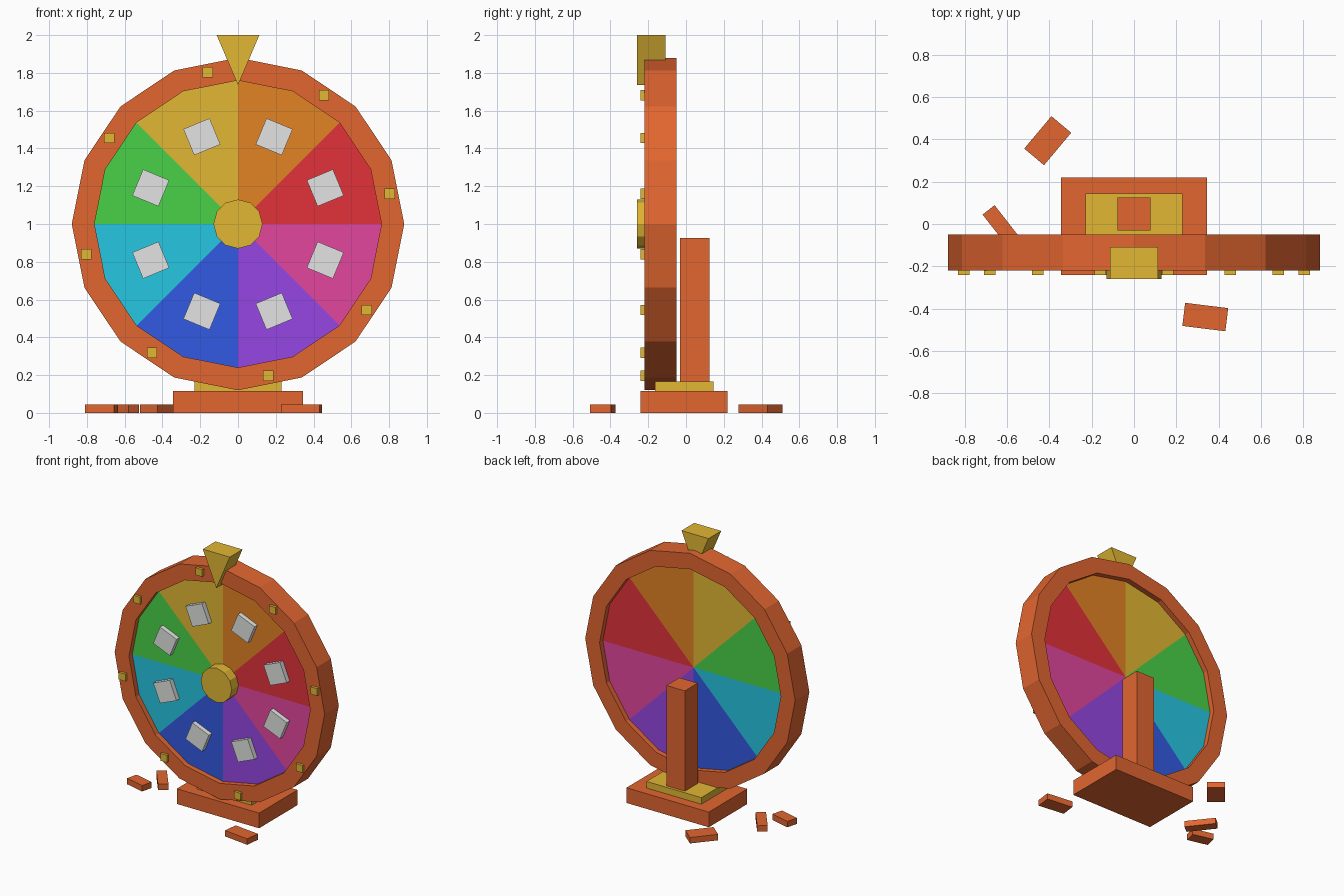
import bpy, bmesh
from math import cos, sin, radians, tau
from mathutils import Matrix, Vector

cube = bpy.data.objects.get("Cube")
if cube:
    bpy.data.objects.remove(cube, do_unlink=True)


def linear(c):
    c /= 255
    return c / 12.92 if c <= 0.04045 else ((c + 0.055) / 1.055) ** 2.4


def material(name, *rgb):
    m = bpy.data.materials.new(name)
    color = [linear(c) for c in rgb] + [1]
    m.use_nodes = True
    m.diffuse_color = color
    m.node_tree.nodes["Principled BSDF"].inputs["Base Color"].default_value = color
    return m


FRAME = material("burnt orange", 226, 102, 48)
GOLD = material("gold", 226, 183, 52)
CARD = material("light grey", 226, 228, 226)
WEDGES = [material("red", 226, 50, 58), material("amber", 226, 130, 36), GOLD,
          material("green", 72, 209, 72), material("cyan", 38, 198, 226),
          material("blue", 50, 90, 226), material("purple", 149, 70, 226),
          material("pink", 226, 70, 158)]

HUB_Z = 1.0


def finish(name, bm, mat):
    bmesh.ops.recalc_face_normals(bm, faces=bm.faces)
    me = bpy.data.meshes.new(name)
    bm.to_mesh(me)
    bm.free()
    me.materials.append(mat)
    ob = bpy.data.objects.new(name, me)
    bpy.context.collection.objects.link(ob)
    return ob


def box(name, center, size, mat, axis='Z', angle=0):
    bm = bmesh.new()
    mtx = (Matrix.Translation(center) @ Matrix.Rotation(angle, 4, axis)
           @ Matrix.Diagonal((*size, 1)))
    bmesh.ops.create_cube(bm, size=1, matrix=mtx)
    return finish(name, bm, mat)


def prism(name, outline, y0, y1, mat):
    """Extrude an (x, z) outline from y0 to y1."""
    bm = bmesh.new()
    face = bm.faces.new([bm.verts.new((x, y0, z)) for x, z in outline])
    ext = bmesh.ops.extrude_face_region(bm, geom=[face])
    verts = [v for v in ext["geom"] if isinstance(v, bmesh.types.BMVert)]
    bmesh.ops.translate(bm, verts=verts, vec=(0, y1 - y0, 0))
    return finish(name, bm, mat)


def polar(radius, angle):
    return radius * cos(angle), HUB_Z + radius * sin(angle)


# Stand: base slab, gold plate, post
box("base", (0, -0.01, 0.0575), (0.69, 0.46, 0.115), FRAME)
box("base_plate", (0, -0.01, 0.14), (0.46, 0.31, 0.05), GOLD)
box("post", (0, 0.047, 0.545), (0.155, 0.155, 0.76), FRAME)

# Wheel rim: rectangular section swept round sixteen corners
bm = bmesh.new()
SIDES = 16
section = [(0.88, -0.22), (0.88, -0.05), (0.76, -0.05), (0.76, -0.22)]
loops = []
for i in range(SIDES):
    ring = []
    for r, y in section:
        x, z = polar(r, tau * i / SIDES)
        ring.append(bm.verts.new((x, y, z)))
    loops.append(ring)
for i in range(SIDES):
    a, b = loops[i], loops[(i + 1) % SIDES]
    for j in range(4):
        k = (j + 1) % 4
        bm.faces.new((a[j], a[k], b[k], b[j]))
finish("wheel_rim", bm, FRAME)

# Coloured wedges, each with a prize card and a rim stud
for i, mat in enumerate(WEDGES):
    start = tau * i / 8
    outline = [(0, HUB_Z)] + [polar(0.762, start + tau * s / SIDES) for s in range(3)]
    prism(f"wedge_{i + 1}", outline, -0.18, -0.09, mat)

    mid = start + tau / 16
    x, z = polar(0.5, mid)
    box(f"card_{i + 1}", (x, -0.193, z), (0.15, 0.046, 0.15), CARD, 'Y', -mid)

    x, z = polar(0.82, start + tau / 32)
    box(f"rim_stud_{i + 1}", (x, -0.225, z), (0.055, 0.03, 0.055), GOLD)

# Hub and pointer
prism("hub", [polar(0.13, tau * i / 12) for i in range(12)], -0.26, -0.091, GOLD)
prism("pointer", [(-0.113, 2.0), (0, 1.735), (0.113, 2.0)], -0.26, -0.108, GOLD)

# Loose bricks lying round the stand
bricks = [(-0.408, 0.394, 0.2, 0.122, 50), (-0.62, -0.02, 0.22, 0.072, -52),
          (-0.722, -0.15, 0.158, 0.087, -14), (0.337, -0.44, 0.205, 0.11, -7)]
for i, (x, y, length, width, turn) in enumerate(bricks):
    box(f"loose_brick_{i + 1}", (x, y, 0.0225), (length, width, 0.045), FRAME,
        'Z', radians(turn))
